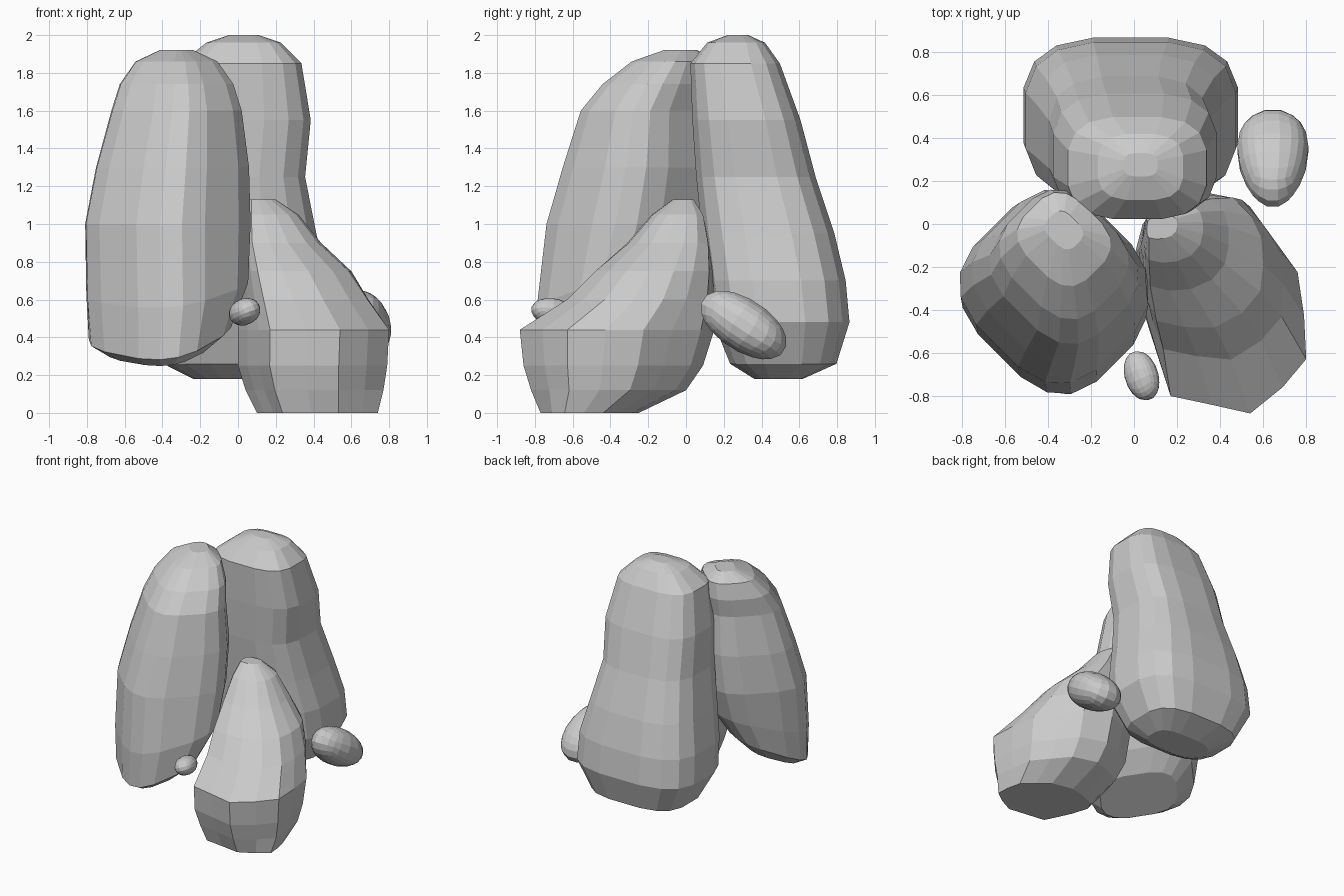
import bpy, bmesh, math
from mathutils import Matrix, Vector

if "Cube" in bpy.data.objects:
    bpy.data.objects.remove(bpy.data.objects["Cube"])


def finish(name, bm):
    bmesh.ops.recalc_face_normals(bm, faces=bm.faces)
    mesh = bpy.data.meshes.new(name)
    bm.to_mesh(mesh)
    bm.free()
    obj = bpy.data.objects.new(name, mesh)
    bpy.context.collection.objects.link(obj)
    return obj


def rounded_outline(power, sides=16):
    """Unit superellipse, a circle swollen towards a square."""
    pts = []
    for i in range(sides):
        a = 2 * math.pi * (i + 0.5) / sides
        c, s = math.cos(a), math.sin(a)
        pts.append((math.copysign(abs(c) ** (2 / power), c),
                    math.copysign(abs(s) ** (2 / power), s)))
    return pts


def normalised(points):
    """Scale an outline to the range -1..1 on both axes."""
    xs, ys = zip(*points)
    return [(2 * (x - min(xs)) / (max(xs) - min(xs)) - 1,
             2 * (y - min(ys)) / (max(ys) - min(ys)) - 1) for x, y in points]


def blend(a, b, t):
    return normalised([(p[0] + t * (q[0] - p[0]), p[1] + t * (q[1] - p[1]))
                       for p, q in zip(a, b)])


def lobe(name, outlines, levels, angle=0, side_slope=0):
    """Loft outlines through levels of (z, centre u, centre v, half u, half v, slope)."""
    bm = bmesh.new()
    turn = Matrix.Rotation(math.radians(angle), 4, 'Z')
    rings = []
    for outline, (z, cu, cv, hu, hv, slope) in zip(outlines, levels):
        rings.append([bm.verts.new(turn @ Vector((
            cu + hu * x, cv + hv * y, z + slope * (side_slope * hu * x - hv * y))))
            for x, y in outline])
    n = len(rings[0])
    for a, b in zip(rings, rings[1:]):
        for i in range(n):
            j = (i + 1) % n
            bm.faces.new((a[i], a[j], b[j], b[i]))
    bm.faces.new(rings[0])
    bm.faces.new(rings[-1])
    return finish(name, bm)


def spans(rows):
    """Turn (z, u min, u max, v min, v max) into centres and halves."""
    return [(z, (a + b) / 2, (c + d) / 2, (b - a) / 2, (d - c) / 2, 0)
            for z, a, b, c, d in rows]


def pebble(name, centre, radii, rotation, taper):
    """Rounded stone, narrower towards its local -y end."""
    bm = bmesh.new()
    bmesh.ops.create_cube(bm, size=2)
    bmesh.ops.subdivide_edges(bm, edges=bm.edges, cuts=4, use_grid_fill=True)
    for v in bm.verts:
        d = v.co.normalized()
        v.co = Vector((d.x * radii[0] * (1 + taper * d.y), d.y * radii[1], d.z * radii[2]))
    obj = finish(name, bm)
    obj.location = centre
    obj.rotation_euler = [math.radians(r) for r in rotation]


# Tall back lobe, leaning inwards at the top
back = spans([
    (0.18, -.24, .24, .36, .62), (0.26, -.40, .38, .23, .80),
    (0.48, -.52, .49, .14, .87), (0.70, -.51, .48, .11, .85),
    (0.95, -.46, .42, .08, .79), (1.25, -.40, .36, .05, .69),
    (1.55, -.38, .39, .03, .61), (1.85, -.31, .34, .02, .50),
    (1.96, -.17, .23, .11, .42), (2.00, -.05, .11, .22, .33)])
lobe("back_lobe", [rounded_outline(3.1)] * len(back), back)

# Tall left lobe, turned to face outwards, its base tipped up on the inner side
left = [
    (0.33, -.02, .62, .28, .19, .35), (0.42, 0, .585, .38, .29, .4),
    (0.66, .01, .52, .41, .36, .25), (1.00, .05, .475, .41, .38, 0),
    (1.30, .07, .42, .38, .35, 0), (1.60, .08, .38, .33, .29, 0),
    (1.74, .13, .33, .29, .25, 0), (1.86, .18, .28, .21, .18, 0),
    (1.92, .21, .25, .09, .07, 0)]
lobe("left_lobe", [rounded_outline(3)] * len(left), left, angle=135, side_slope=.35)

# Short right lobe, sprawling forwards at its base with a broad upper part
base = normalised([
    (.17, -.79), (.36, -.83), (.54, -.87), (.69, -.75), (.80, -.62), (.79, -.42),
    (.76, -.22), (.65, -.07), (.54, .08), (.33, .15), (.18, .09), (.04, .0),
    (.0, -.15), (.05, -.4), (.11, -.6)])
upper = normalised([
    (-.85, -.9), (-.4, -1), (.1, -.95), (.6, -.75), (.9, -.4), (1, 0),
    (1, .4), (.9, .75), (.6, 1), (0, 1), (-.6, .9), (-.95, .5),
    (-1, .1), (-1, -.4), (-.97, -.7)])
right = spans([
    (0.00, .10, .74, -.77, -.25), (0.12, .04, .77, -.82, .00),
    (0.25, .00, .79, -.86, .09), (0.44, .00, .80, -.88, .15),
    (0.60, .02, .69, -.63, .15), (0.75, .03, .60, -.48, .14),
    (0.90, .04, .44, -.31, .12), (1.05, .05, .32, -.18, .09),
    (1.13, .06, .20, -.07, .04)])
mix = [0, 0, 0, 0, .3, .6, .9, 1, 1]
lobe("right_lobe", [blend(base, upper, m) for m in mix], right)

# Two small pebbles tucked between the lobes
pebble("side_pebble", (.645, .305, .465), (.165, .26, .14), (-33, 0, 0), .2)
pebble("front_pebble", (.035, -.705, .535), (.08, .12, .07), (-10, -20, 22), 0)
